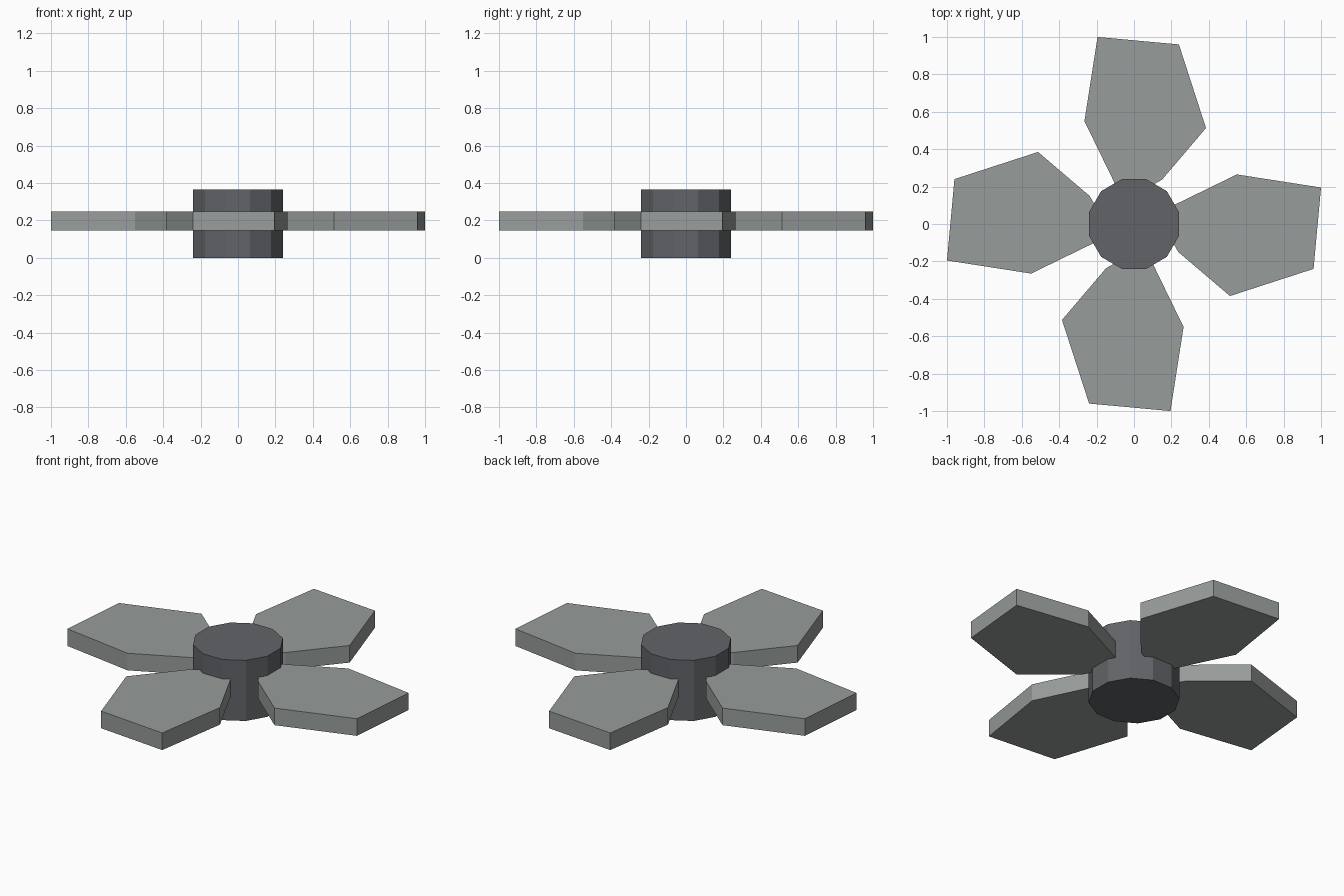
import bpy, bmesh, math
from mathutils import Matrix

cube = bpy.data.objects.get("Cube")
if cube:
    bpy.data.objects.remove(cube, do_unlink=True)


def make_material(name, rgb):
    mat = bpy.data.materials.new(name)
    mat.use_nodes = True
    color = (*rgb, 1.0)
    mat.diffuse_color = color
    mat.node_tree.nodes["Principled BSDF"].inputs["Base Color"].default_value = color
    return mat


def extrude_profile(name, points, bottom, top, mat):
    """Flat-shaded prism from a counter-clockwise outline."""
    bm = bmesh.new()
    face = bm.faces.new([bm.verts.new((x, y, bottom)) for x, y in points])
    result = bmesh.ops.extrude_face_region(bm, geom=[face])
    raised = [v for v in result["geom"] if isinstance(v, bmesh.types.BMVert)]
    bmesh.ops.translate(bm, verts=raised, vec=(0, 0, top - bottom))
    # The starting face stays in place as the underside
    if not face.is_valid or len(bm.faces) < len(points) + 2:
        bm.faces.new([v for v in bm.verts if v not in raised])
    bmesh.ops.recalc_face_normals(bm, faces=bm.faces[:])
    mesh = bpy.data.meshes.new(name)
    bm.to_mesh(mesh)
    bm.free()
    mesh.materials.append(mat)
    obj = bpy.data.objects.new(name, mesh)
    bpy.context.collection.objects.link(obj)
    return obj


dark_grey = make_material("dark_grey", (0.12, 0.127, 0.138))
light_grey = make_material("light_grey", (0.31, 0.335, 0.325))

# Twelve-sided hub, flat sides facing the axes
SIDES, APOTHEM = 12, 0.24
radius = APOTHEM / math.cos(math.pi / SIDES)
hub_outline = [(radius * math.cos(math.tau * (i + 0.5) / SIDES),
                radius * math.sin(math.tau * (i + 0.5) / SIDES)) for i in range(SIDES)]
extrude_profile("hub", hub_outline, 0.0, 0.365, dark_grey)

# Four skewed blades, their roots sunk into the hub
blade_outline = [(-0.195, 1.0), (-0.265, 0.55), (-0.08, 0.17), (0.0, 0.15),
                 (0.15, 0.237), (0.385, 0.513), (0.24, 0.96)]
for i, side in enumerate(("back", "right", "front", "left")):
    blade = extrude_profile(f"{side}_blade", blade_outline, 0.145, 0.248, light_grey)
    blade.data.transform(Matrix.Rotation(i * math.pi / 2, 4, "Z"))
